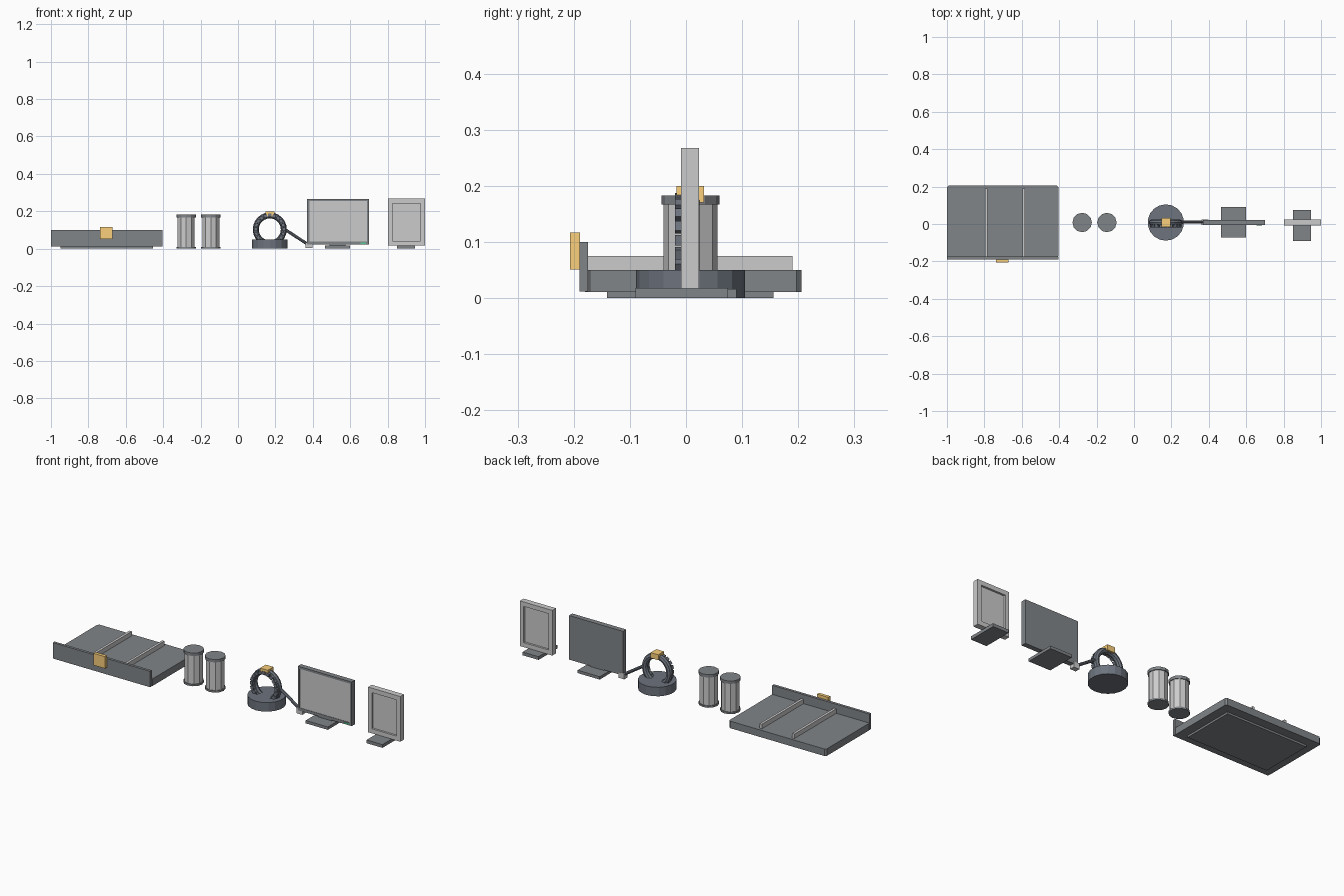
import bpy, bmesh, math
from mathutils import Vector, Matrix

if "Cube" in bpy.data.objects:
    bpy.data.objects.remove(bpy.data.objects["Cube"])


def material(name, rgb):
    m = bpy.data.materials.new(name)
    m.diffuse_color = (*rgb, 1)
    m.use_nodes = True
    m.node_tree.nodes["Principled BSDF"].inputs["Base Color"].default_value = m.diffuse_color
    return m


gold = material("gold", (0.96, 0.63, 0.2))
green = material("green", (0.1, 0.6, 0.3))
dark = material("dark_grey", (0.22, 0.235, 0.25))
slate = material("slate", (0.155, 0.175, 0.21))
light = material("light_grey", (0.76, 0.77, 0.77))
pane = material("pane_grey", (0.57, 0.57, 0.57))


def finish(bm, name, mat):
    bmesh.ops.recalc_face_normals(bm, faces=bm.faces)
    me = bpy.data.meshes.new(name)
    bm.to_mesh(me)
    bm.free()
    ob = bpy.data.objects.new(name, me)
    bpy.context.collection.objects.link(ob)
    me.materials.append(mat)
    return ob


def box(name, x, y, z, mat, chamfer=0):
    """Box from (min, max) pairs; chamfer cuts its upright edges."""
    bm = bmesh.new()
    bmesh.ops.create_cube(bm, size=1)
    for v in bm.verts:
        v.co = [sum(r) / 2 + c * (r[1] - r[0]) for r, c in zip((x, y, z), v.co)]
    if chamfer:
        up = [e for e in bm.edges if abs(e.verts[0].co.z - e.verts[1].co.z) > 1e-4]
        bmesh.ops.bevel(bm, geom=up, offset=chamfer, segments=1, affect='EDGES')
    return finish(bm, name, mat)


def rod(name, a, b, radius, mat, sides):
    a, b = Vector(a), Vector(b)
    bm = bmesh.new()
    bmesh.ops.create_cone(bm, cap_ends=True, segments=sides, radius1=radius,
                          radius2=radius, depth=(b - a).length)
    ob = finish(bm, name, mat)
    ob.location = (a + b) / 2
    d = b - a
    ob.rotation_euler = (0, math.atan2(d.x, d.z), 0)
    return ob


def cylinder(name, x, y, z, radius, mat, sides):
    return rod(name, (x, y, z[0]), (x, y, z[1]), radius, mat, sides)


def frame(name, x, y, z, side, bottom, top, mat):
    """Rectangular frame with an open middle."""
    bm = bmesh.new()
    inner = ((x[0] + side, x[1] - side), (z[0] + bottom, z[1] - top))
    loops = []
    for (xs, zs) in ((x, z), inner):
        for yy in y:
            loops.append([bm.verts.new((xs[i], yy, zs[j]))
                          for i, j in ((0, 0), (1, 0), (1, 1), (0, 1))])
    of, ob_, nf, nb = loops
    for p, q in ((of, ob_), (nf, nb), (of, nf), (ob_, nb)):
        for i in range(4):
            k = (i + 1) % 4
            bm.faces.new((p[i], p[k], q[k], q[i]))
    return finish(bm, name, mat)


# Tray with foot, front lip, dividers and clasp
box("tray_foot", (-0.95, -0.455), (-0.141, 0.156), (0, 0.012), dark)
box("tray", (-1, -0.405), (-0.18, 0.206), (0.011, 0.05), dark, 0.009)
box("tray_front_lip", (-1, -0.405), (-0.19, -0.175), (0.012, 0.1), dark)
for i, cx in enumerate((-0.79, -0.59)):
    box(f"tray_divider_{i}", (cx - 0.007, cx + 0.007), (-0.176, 0.19), (0.048, 0.075), light)
box("tray_clasp", (-0.738, -0.67), (-0.207, -0.189), (0.051, 0.117), gold)

# Pair of canisters
for i, cx in enumerate((-0.277, -0.145)):
    cylinder(f"canister_bottom_{i}", cx, 0.008, (0, 0.01), 0.052, dark, 12)
    cylinder(f"canister_body_{i}", cx, 0.008, (0.009, 0.17), 0.048, light, 10)
    cylinder(f"canister_lid_{i}", cx, 0.008, (0.167, 0.183), 0.052, dark, 12)

# Round stand with hoop, a strip of studs along its front, and top block
cylinder("hoop_stand", 0.17, 0.008, (0, 0.05), 0.097, slate, 18)
bpy.ops.mesh.primitive_torus_add(
    major_segments=24, minor_segments=8, major_radius=0.075, minor_radius=0.016,
    location=(0.17, 0.008, 0.103), rotation=(math.pi / 2, 0, 0))
bpy.context.object.name = "hoop"
bpy.context.object.data.materials.append(slate)
bm = bmesh.new()
for i in range(20):
    m = (Matrix.Translation((0.17, -0.012, 0.103))
         @ Matrix.Rotation(i * math.tau / 20, 4, 'Y')
         @ Matrix.Translation((0.075, 0, 0))
         @ Matrix.Diagonal((0.018, 0.016, 0.018, 1)))
    bmesh.ops.create_cube(bm, size=1, matrix=m)
finish(bm, "hoop_studs", slate)
box("hoop_block", (0.147, 0.194), (-0.017, 0.032), (0.17, 0.2), gold)

# Cable arm to the screen
rod("cable_arm", (0.245, 0.01, 0.107), (0.378, 0.01, 0.02), 0.008, slate, 8)
box("cable_plug", (0.362, 0.397), (-0.005, 0.023), (0.003, 0.034), light)

# Wide screen
sx, sz = (0.37, 0.7), (0.022, 0.266)
frame("screen_bezel", sx, (-0.006, 0.014), sz, 0.011, 0.016, 0.012, dark)
box("screen_back", sx, (0.013, 0.022), sz, dark)
box("screen_panel", (0.38, 0.69), (-0.004, 0.014), (0.036, 0.256), pane)
box("screen_light", (0.655, 0.685), (-0.008, -0.005), (0.025, 0.032), green)
box("screen_foot", (0.465, 0.6), (-0.072, 0.09), (0, 0.016), dark)
box("screen_neck", (0.49, 0.575), (-0.002, 0.018), (0.014, 0.03), dark)

# Upright picture frame
frame("picture_frame", (0.802, 1.0), (-0.009, 0.023), (0.017, 0.267), 0.023, 0.025, 0.025, light)
box("picture_panel", (0.823, 0.979), (0.002, 0.012), (0.04, 0.244), pane)
box("picture_foot", (0.85, 0.947), (-0.09, 0.075), (0, 0.018), dark)
